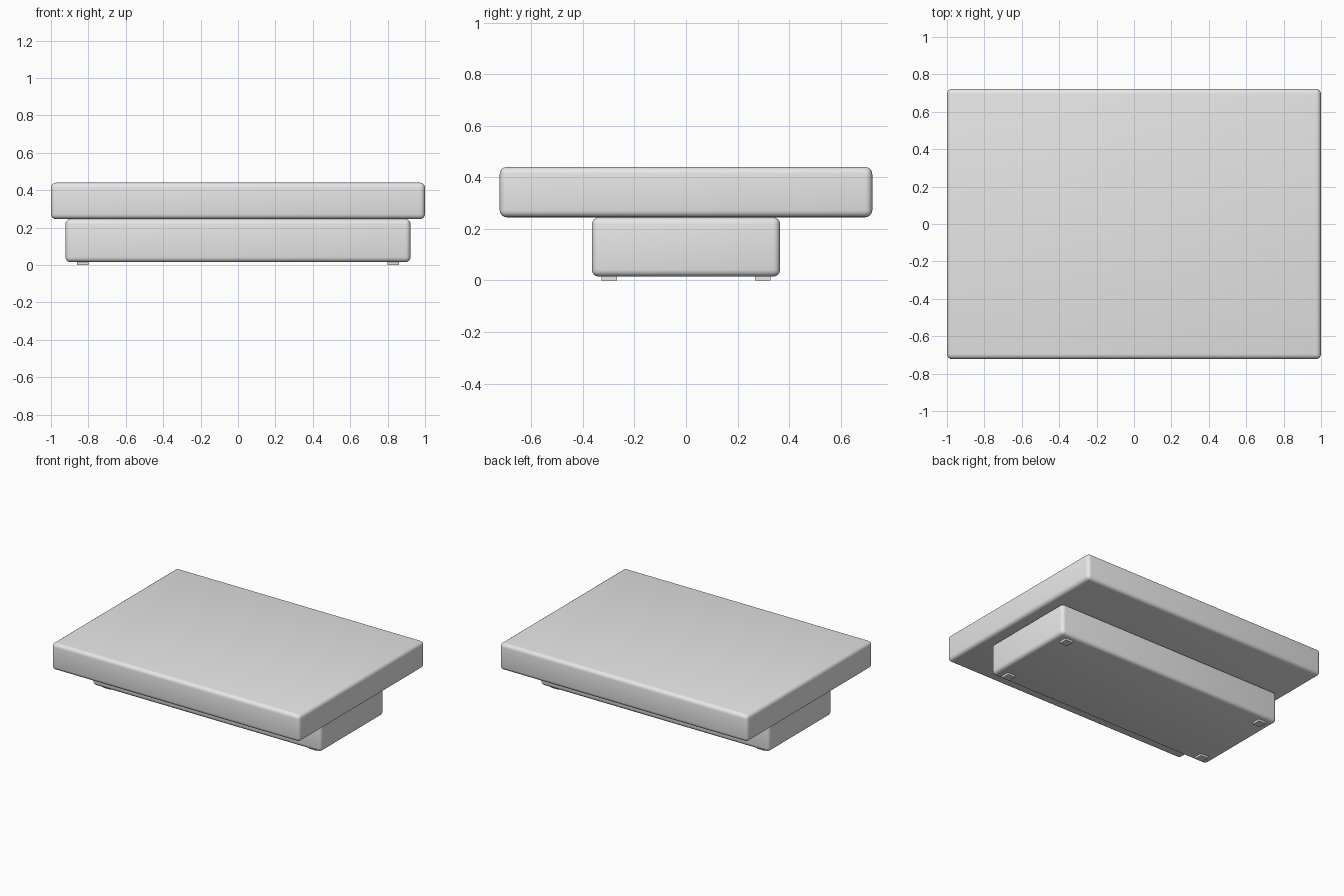
import bpy

cube = bpy.data.objects.get("Cube")
if cube:
    bpy.data.objects.remove(cube, do_unlink=True)

grey = bpy.data.materials.new("light_grey")
grey.use_nodes = True
colour = (0.8, 0.8, 0.8, 1)
grey.diffuse_color = colour
grey.node_tree.nodes["Principled BSDF"].inputs["Base Color"].default_value = colour


def block(name, x, y, size, bottom, top, radius=0):
    """Box centred on x, y between two heights, with optional rounded edges."""
    bpy.ops.mesh.primitive_cube_add(size=1, location=(x, y, (bottom + top) / 2))
    obj = bpy.context.object
    obj.name = name
    obj.scale = (size[0], size[1], top - bottom)
    bpy.ops.object.transform_apply(location=False, rotation=False, scale=True)
    obj.data.materials.append(grey)
    if radius:
        bevel = obj.modifiers.new("rounded_edges", 'BEVEL')
        bevel.width = radius
        bevel.segments = 4
        bpy.ops.object.shade_smooth()
    return obj


# Wide top slab resting on a narrower base
block("top_slab", 0, 0, (2, 1.445), 0.245, 0.44, 0.027)
block("base", 0, 0, (1.845, 0.73), 0.015, 0.245, 0.027)

# Four small feet under the base corners
for x, side in ((-0.83, "right"), (0.83, "left")):
    for y, end in ((-0.297, "front"), (0.297, "back")):
        block(f"{end}_{side}_foot", x, y, (0.06, 0.06), 0, 0.025)
